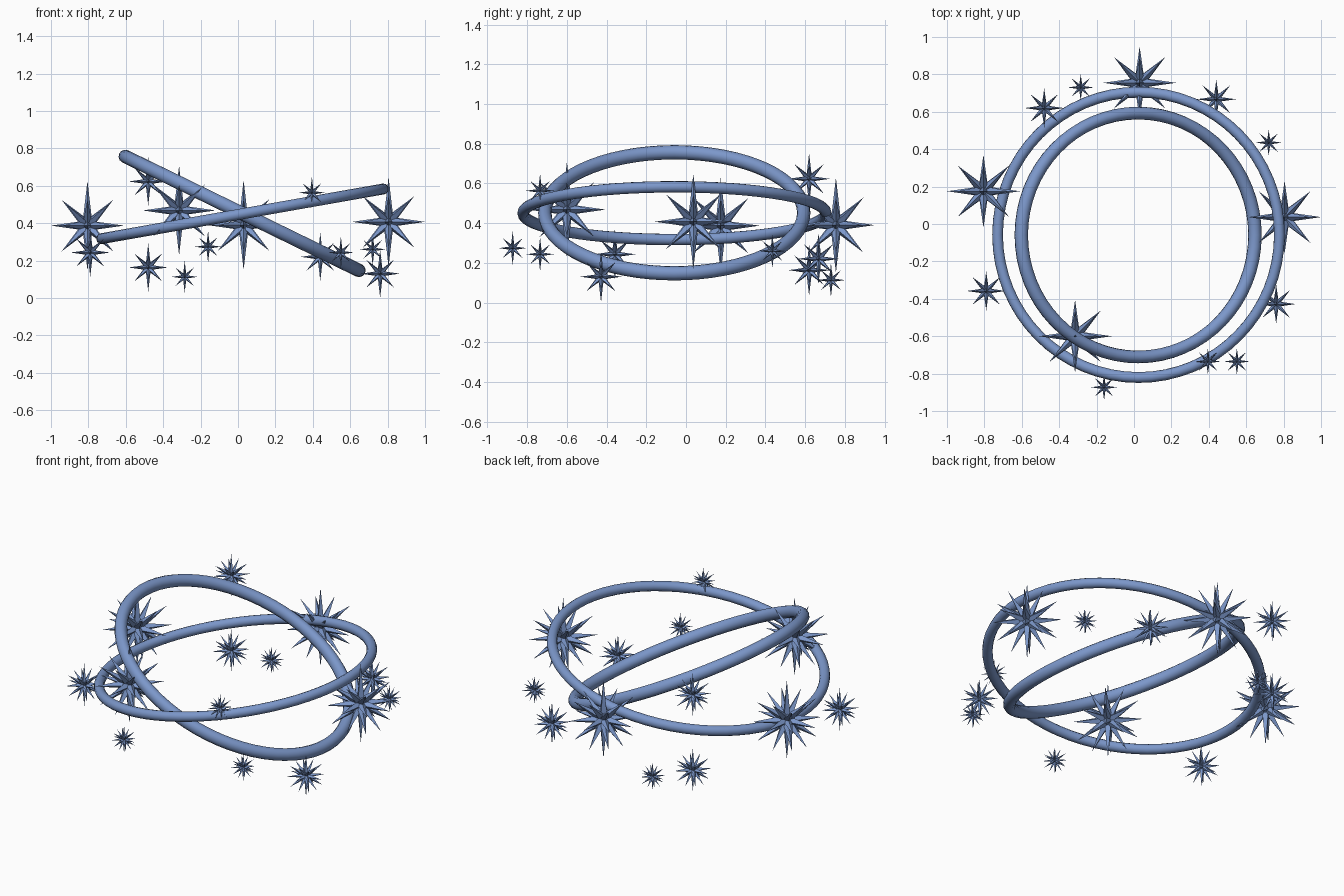
import bpy, bmesh
from math import radians
from mathutils import Vector, Matrix

if "Cube" in bpy.data.objects:
    bpy.data.objects.remove(bpy.data.objects["Cube"])


def ring(name, loc, major, minor, tilt, squash):
    # Smooth hoop tilted about the y axis
    bpy.ops.mesh.primitive_torus_add(major_radius=major, minor_radius=minor,
                                     major_segments=64, minor_segments=12)
    ob = bpy.context.object
    ob.name = name
    ob.location = loc
    ob.rotation_euler = (0, radians(tilt), 0)
    ob.scale = (1, squash, 1)
    bpy.ops.object.shade_smooth_by_angle(angle=radians(40))
    return ob


def star(name, loc, size):
    # 26 slim four-sided spikes: 6 axes, 12 edge and 8 corner directions
    bm = bmesh.new()
    steps = (-1, 0, 1)
    for d in [Vector((x, y, z)) for x in steps for y in steps for z in steps]:
        kind = sum(abs(c) for c in d)
        if kind == 0:
            continue
        if kind == 1:
            length = 0.24 if d.z else 0.195
        else:
            length = 0.195 if kind == 2 else 0.205
        rot = d.to_track_quat('Z', 'Y').to_matrix().to_4x4()
        m = (Matrix.Translation(Vector(loc)) @ Matrix.Scale(size, 4) @ rot
             @ Matrix.Translation((0, 0, length / 2)))
        bmesh.ops.create_cone(bm, cap_ends=True, segments=4, radius1=0.028,
                              radius2=0, depth=length, matrix=m)
    me = bpy.data.meshes.new(name)
    bm.to_mesh(me)
    bm.free()
    ob = bpy.data.objects.new(name, me)
    bpy.context.collection.objects.link(ob)
    return ob


# Two crossing rings
parts = [ring("thick_ring", (0.022, -0.059, 0.452), 0.695, 0.036, 26, 0.938),
         ring("thin_ring", (0.024, -0.058, 0.45), 0.765, 0.029, -10, 0.997)]

# Spiky stars in three sizes scattered around the rings
groups = {
    "large_star": (1.0, [(0.03, 0.755, 0.39), (-0.805, 0.175, 0.387),
                         (0.805, 0.037, 0.407), (-0.315, -0.60, 0.468)]),
    "medium_star": (0.54, [(-0.48, 0.62, 0.623), (-0.48, 0.62, 0.163),
                           (0.44, 0.667, 0.22), (0.76, -0.428, 0.13),
                           (-0.79, -0.358, 0.243)]),
    "small_star": (0.36, [(-0.285, 0.73, 0.113), (0.72, 0.435, 0.26),
                          (0.395, -0.735, 0.563), (0.55, -0.735, 0.243),
                          (-0.16, -0.873, 0.274)]),
}
for name, (size, places) in groups.items():
    for i, p in enumerate(places):
        parts.append(star(f"{name}_{i + 1}", p, size))

# Blue finish
mat = bpy.data.materials.new("blue")
mat.diffuse_color = (0.2, 0.31, 0.59, 1)
mat.use_nodes = True
mat.node_tree.nodes["Principled BSDF"].inputs["Base Color"].default_value = mat.diffuse_color
for ob in parts:
    ob.data.materials.append(mat)
